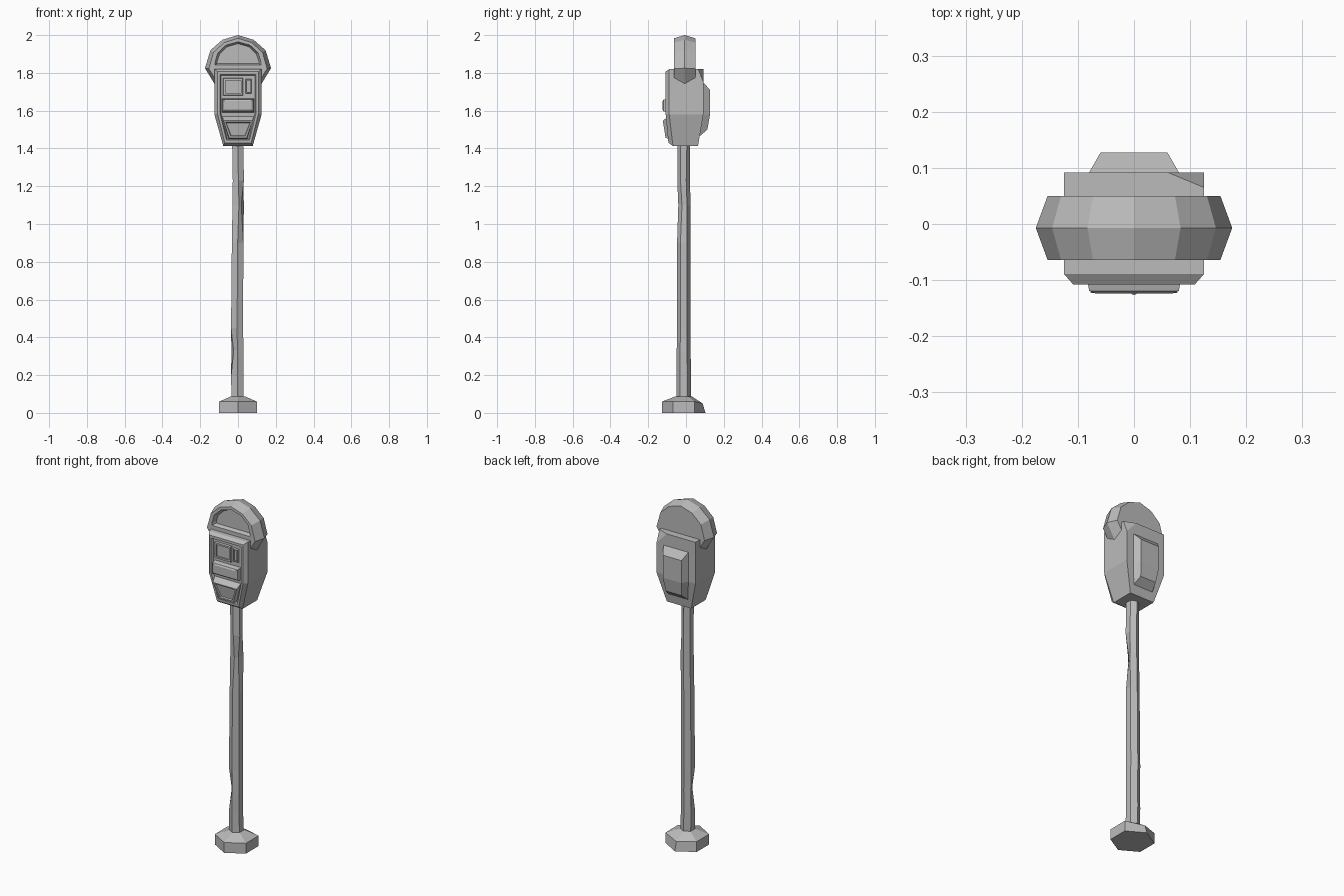
import bpy, bmesh, math
from mathutils import Vector

cube = bpy.data.objects.get("Cube")
if cube:
    bpy.data.objects.remove(cube, do_unlink=True)

grey = bpy.data.materials.new("worn_grey_metal")
grey.use_nodes = True
colour = (0.5, 0.5, 0.5, 1)
grey.diffuse_color = colour
grey.node_tree.nodes["Principled BSDF"].inputs["Base Color"].default_value = colour

BEND = 1.58  # height below which the housing tapers


def outline(half, y, slope=0.0, cx=0.0):
    """Mirror a half outline of (x, z) points; y leans below the bend."""
    full = half + [(-x, z) for x, z in reversed(half)]
    return [Vector((x + cx, y + slope * max(0, BEND - z), z)) for x, z in full]


def rect(hw, top, bottom):
    return [(hw, top), (hw, bottom)]


def hexagon(radius, z, cy=-0.012):
    return [Vector((radius * math.sin(k * math.pi / 3),
                    cy - radius * math.cos(k * math.pi / 3), z)) for k in range(6)]


def loft(name, loops, chip=None):
    """Bridge a row of loops and close both ends with strips of quads."""
    bm = bmesh.new()
    rows = [[bm.verts.new(p) for p in loop] for loop in loops]
    n = len(rows[0])
    for a, b in zip(rows, rows[1:]):
        for i in range(n):
            j = (i + 1) % n
            bm.faces.new((a[i], a[j], b[j], b[i]))
    for row in (rows[0], rows[-1]):
        for i in range(n // 2 - 1):
            bm.faces.new((row[i], row[i + 1], row[n - 2 - i], row[n - 1 - i]))
    bmesh.ops.remove_doubles(bm, verts=bm.verts, dist=0.0001)
    if chip:  # slice off a damaged corner
        p, q, r = (Vector(c) for c in chip)
        normal = (q - p).cross(r - p)
        if normal.y < 0:
            normal.negate()
        cut = bmesh.ops.bisect_plane(bm, geom=bm.verts[:] + bm.edges[:] + bm.faces[:],
                                     plane_co=p, plane_no=normal, clear_outer=True)
        edges = [e for e in cut["geom_cut"] if isinstance(e, bmesh.types.BMEdge)]
        bmesh.ops.holes_fill(bm, edges=edges)
    bmesh.ops.recalc_face_normals(bm, faces=bm.faces)
    mesh = bpy.data.meshes.new(name)
    bm.to_mesh(mesh)
    bm.free()
    mesh.materials.append(grey)
    obj = bpy.data.objects.new(name, mesh)
    bpy.context.collection.objects.link(obj)
    return obj


# Base with one knocked-in rear corner
base = [hexagon(0.115, 0), hexagon(0.115, 0.06), hexagon(0.042, 0.088)]
base[1][3] += Vector((0, -0.015, -0.01))
loft("base", base)

# Dented hexagonal post
heights = [0.07, 0.2, 0.33, 0.45, 0.9, 1.1, 1.23, 1.44]
post = [hexagon(0.038 - 0.003 * z, z) for z in heights]
post[2][5] += Vector((0.012, 0.006, 0))
post[5][1] += Vector((-0.014, 0.008, 0))
post[5][0] += Vector((0.004, 0.006, 0))
post[6][2] += Vector((-0.004, -0.004, 0))
for ring, shift in zip(post, (-.002, -.004, -.003, -.005, -.002, .001, .002, -.002)):
    for v in ring:
        v.x += shift
loft("post", post)

# Housing: back, side rim, bevelled front frame, recessed front panel
body = [(0.125, 1.82), (0.125, BEND), (0.078, 1.413)]
front = [(0.108, 1.807), (0.108, 1.584), (0.07, 1.43)]
inner = [(0.096, 1.792), (0.096, 1.587), (0.061, 1.445)]
panel = [(0.09, 1.787), (0.09, 1.589), (0.057, 1.45)]
loft("housing", [
    outline(body, 0.092, -0.17),
    outline(body, -0.089, 0.12),
    outline(front, -0.108, 0.1),
    outline(inner, -0.108, 0.1),
    outline(panel, -0.094, 0.1),
], chip=((0.06, 0.092, 1.82), (0.125, 0.065, 1.82), (0.125, 0.092, 1.75)))

# Raised rear cover
loft("rear_cover", [
    outline([(0.08, 1.75), (0.08, BEND), (0.062, 1.465)], 0.08, -0.17),
    outline([(0.08, 1.75), (0.08, BEND), (0.062, 1.465)], 0.092, -0.17),
    outline([(0.06, 1.71), (0.06, BEND), (0.05, 1.5)], 0.127, -0.17),
])

# Domed hood with a ridge around it and a sunken arched window
ridge = [(0, 2.0), (0.083, 1.975), (0.146, 1.92), (0.175, 1.825), (0.12, 1.735)]
edge = [(0, 1.983), (0.073, 1.96), (0.13, 1.908), (0.154, 1.822), (0.122, 1.77)]
arch = [(0, 1.965), (0.064, 1.947), (0.108, 1.905), (0.122, 1.855), (0.122, 1.842)]
glass = [(0, 1.955), (0.058, 1.938), (0.097, 1.9), (0.11, 1.862), (0.11, 1.85)]
loft("hood", [
    outline(edge, 0.05), outline(ridge, -0.007), outline(edge, -0.064),
    outline(arch, -0.064), outline(glass, -0.042),
])


# Display and coin slot: raised frames around sunken centres
def frame(name, cx, hw, top, bottom, rim):
    inside = rect(hw - rim, top - rim, bottom + rim)
    loft(name, [
        outline(rect(hw, top, bottom), -0.09, cx=cx),
        outline(rect(hw - 0.003, top - 0.003, bottom + 0.003), -0.106, cx=cx),
        outline(inside, -0.106, cx=cx),
        outline(inside, -0.097, cx=cx),
    ])


frame("display", -0.026, 0.054, 1.774, 1.68, 0.013)
frame("coin_slot", 0.056, 0.017, 1.768, 1.69, 0.008)

# Middle drawer plate
loft("drawer_plate", [
    outline(rect(0.085, 1.665, 1.59), -0.09),
    outline(rect(0.08, 1.658, 1.597), -0.119),
    outline(rect(0.068, 1.65, 1.605), -0.124),
])

# Tapered coin return below
loft("coin_return", [
    outline([(0.084, 1.572), (0.05, 1.45)], -0.09, 0.1),
    outline([(0.077, 1.547), (0.046, 1.455)], -0.128, 0.16),
    outline([(0.066, 1.54), (0.038, 1.465)], -0.128, 0.16),
    outline([(0.063, 1.536), (0.036, 1.469)], -0.12, 0.16),
])
